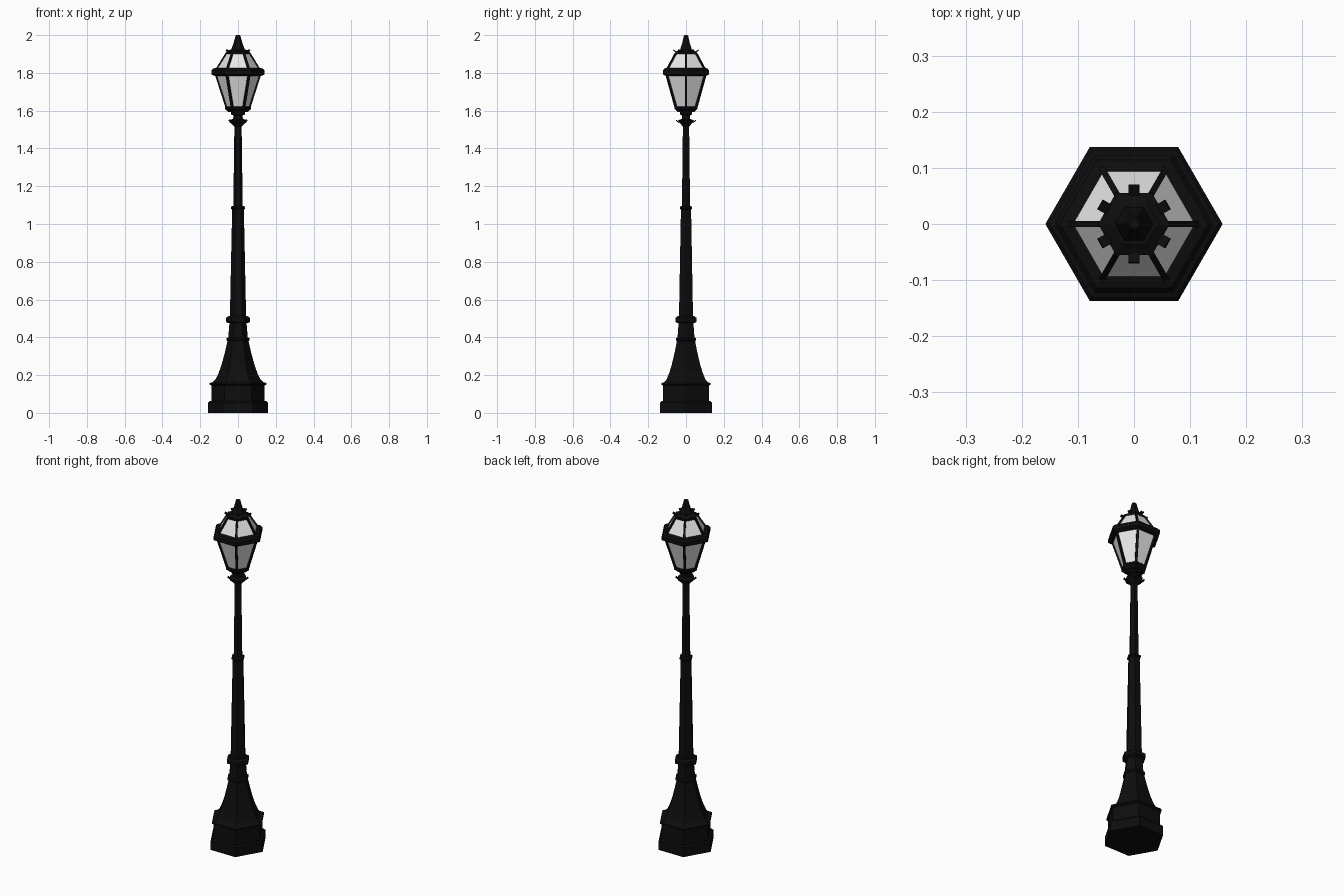
import bpy, bmesh, math
from mathutils import Vector, Matrix

if "Cube" in bpy.data.objects:
    bpy.data.objects.remove(bpy.data.objects["Cube"])


def material(name, value):
    m = bpy.data.materials.new(name)
    m.diffuse_color = (value, value, value, 1)
    m.use_nodes = True
    m.node_tree.nodes["Principled BSDF"].inputs["Base Color"].default_value = m.diffuse_color
    return m


IRON = material("black_iron", 0.004)
GLASS = material("pale_glass", 0.8)


def finish(name, bm, mat):
    bmesh.ops.recalc_face_normals(bm, faces=bm.faces)
    me = bpy.data.meshes.new(name)
    bm.to_mesh(me)
    bm.free()
    me.materials.append(mat)
    ob = bpy.data.objects.new(name, me)
    bpy.context.collection.objects.link(ob)
    return ob


def corner(r, z, i, n=6):
    a = 2 * math.pi * i / n
    return Vector((r * math.cos(a), r * math.sin(a), z))


def loft(name, profile, mat=IRON, n=6):
    """Capped n-sided turning of (radius, height) points, corners on the x axis."""
    bm = bmesh.new()
    rings = [[bm.verts.new(corner(r, z, i, n)) for i in range(n)] for r, z in profile]
    for a, b in zip(rings, rings[1:]):
        for i in range(n):
            j = (i + 1) % n
            bm.faces.new((a[i], a[j], b[j], b[i]))
    bm.faces.new(rings[0])
    bm.faces.new(rings[-1])
    return finish(name, bm, mat)


def bars(name, low, high, width, depth, turn=0.0):
    """Six straight bars, one per direction, from (r, z) low to high."""
    bm = bmesh.new()
    for i in range(6):
        p, q = corner(*low, i + turn), corner(*high, i + turn)
        along = (q - p).normalized()
        side = corner(1, 0, i + turn + 1.5)
        out = side.cross(along)
        rot = Matrix((side, out, along)).transposed().to_4x4()
        size = Matrix.Diagonal((width, depth, (q - p).length, 1))
        bmesh.ops.create_cube(bm, size=1, matrix=Matrix.Translation((p + q) / 2) @ rot @ size)
    return finish(name, bm, IRON)


# Stepped pedestal with a concave flare
loft("plinth", [(.158, 0), (.158, .055), (.150, .062)])
loft("pedestal", [(.141, .06), (.141, .145), (.151, .15), (.151, .158), (.134, .162),
                  (.118, .178), (.103, .21), (.087, .255), (.072, .31), (.060, .36),
                  (.055, .385)])
loft("pedestal_ring", [(.055, .38), (.061, .385), (.061, .395), (.053, .40)])
loft("pedestal_neck", [(.052, .395), (.045, .48)])

# Tapering post with collars
loft("post_collar", [(.050, .475), (.064, .482), (.064, .503), (.050, .512)])
loft("lower_post", [(.043, .505), (.031, 1.08)])
loft("middle_ring", [(.031, 1.076), (.037, 1.081), (.037, 1.091), (.028, 1.096)])
loft("upper_post", [(.025, 1.09), (.019, 1.525)])
loft("top_collar", [(.019, 1.515), (.028, 1.525), (.046, 1.54), (.048, 1.55), (.026, 1.556),
                    (.024, 1.575), (.038, 1.58), (.038, 1.592), (.045, 1.6)])
bars("collar_leaves", (.036, 1.536), (.053, 1.55), .016, .005, .5)

# Lantern: base, glass body, rim band, glass roof
loft("lantern_base", [(.050, 1.592), (.058, 1.60), (.069, 1.608), (.069, 1.617), (.060, 1.624)])
loft("lantern_glass", [(.060, 1.615), (.117, 1.79)], GLASS)
bars("lantern_bars", (.060, 1.612), (.117, 1.79), .013, .010)
loft("rim_band", [(.118, 1.783), (.132, 1.787), (.141, 1.793), (.141, 1.813), (.132, 1.823),
                  (.113, 1.827)])
loft("roof_glass", [(.116, 1.815), (.060, 1.905)], GLASS)
bars("roof_bars", (.117, 1.815), (.061, 1.905), .011, .009)

# Roof cap with leaf crown and pointed finial
loft("roof_cap", [(.060, 1.897), (.064, 1.903), (.064, 1.912), (.050, 1.918), (.040, 1.924)])
bars("crown_leaves", (.045, 1.908), (.069, 1.921), .020, .005, .5)
loft("finial", [(.034, 1.92), (.034, 1.93), (.024, 1.955), (.016, 1.985), (.013, 1.997),
                (.009, 2.0)])
